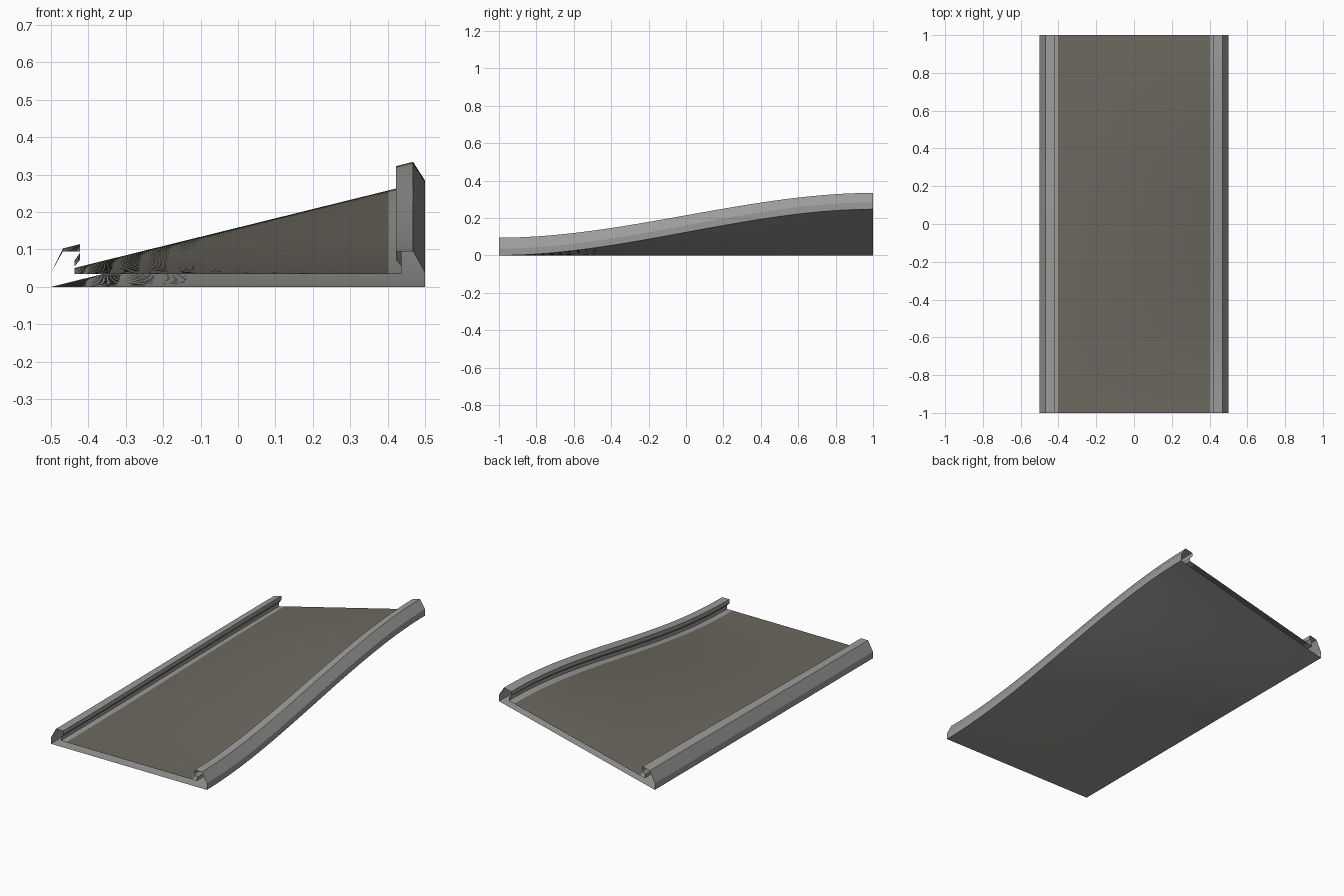
import bpy, bmesh

if "Cube" in bpy.data.objects:
    bpy.data.objects.remove(bpy.data.objects["Cube"])

ROWS = 40      # steps along the track
RISE = 0.247   # height gained by the right edge at the back


def material(name, rgb):
    m = bpy.data.materials.new(name)
    m.diffuse_color = (*rgb, 1)
    m.use_nodes = True
    m.node_tree.nodes["Principled BSDF"].inputs["Base Color"].default_value = m.diffuse_color
    return m


concrete = material("light grey concrete", (0.33, 0.33, 0.32))
asphalt = material("brown grey asphalt", (0.15, 0.14, 0.115))


def bank(x, y, z):
    """Shear the section upward to the right, easing in along y."""
    t = (y + 1) / 2
    return (x, y, z + RISE * (x + 0.5) * t * t * (3 - 2 * t))


def sweep(name, profile, mat):
    """Sweep an open or closed section along the track, ends left open."""
    bm = bmesh.new()
    rows = []
    for i in range(ROWS + 1):
        y = -1 + 2 * i / ROWS
        rows.append([bm.verts.new(bank(x, y, z)) for x, z in profile])
    for a, b in zip(rows, rows[1:]):
        for j in range(len(profile) - 1):
            bm.faces.new((a[j], a[j + 1], b[j + 1], b[j]))
    mesh = bpy.data.meshes.new(name)
    bm.to_mesh(mesh)
    bm.free()
    mesh.materials.append(mat)
    obj = bpy.data.objects.new(name, mesh)
    bpy.context.collection.objects.link(obj)
    bpy.context.view_layer.objects.active = obj
    obj.select_set(True)
    bpy.ops.object.shade_smooth_by_angle(angle=0.35)
    obj.select_set(False)
    return obj


def flat(x0, x1, z, n=10):
    return [(x0 + (x1 - x0) * i / n, z) for i in range(n + 1)]


# overhanging barrier section, from outer foot to road edge
barrier = [(0.5, 0), (0.5, 0.037), (0.468, 0.095), (0.422, 0.095),
           (0.422, 0.072), (0.437, 0.055), (0.437, 0.035), (0.402, 0.035)]

# barriers (left one is the mirrored section, reversed to keep normals outward)
sweep("right_barrier", barrier[::-1], concrete)
sweep("left_barrier", [(-x, z) for x, z in barrier], concrete)

# driving surface and underside
sweep("road_surface", flat(-0.402, 0.402, 0.035), asphalt)
sweep("underside", flat(0.5, -0.5, 0), concrete)
